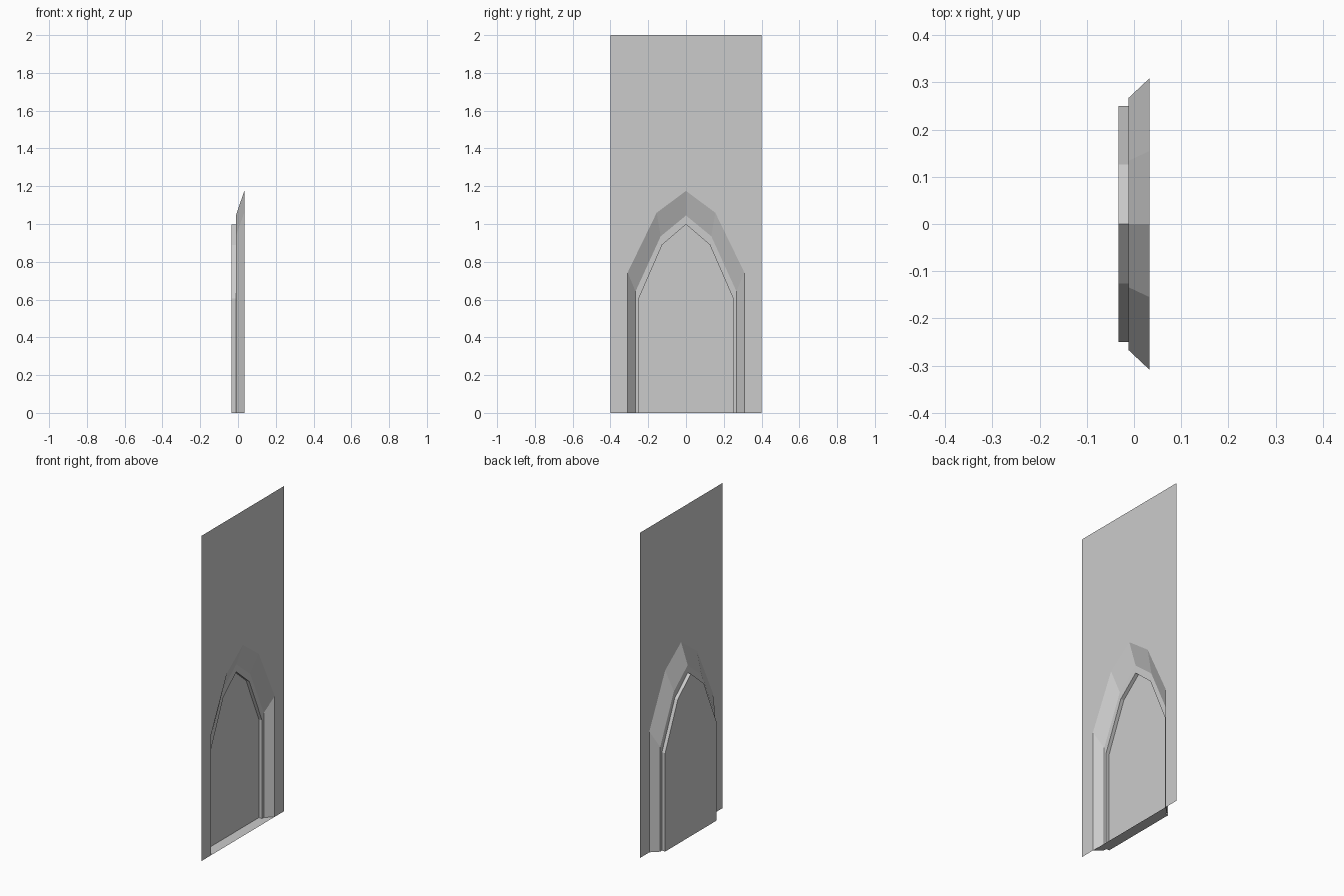
import bpy

if "Cube" in bpy.data.objects:
    bpy.data.objects.remove(bpy.data.objects["Cube"])

HALF = 0.0333          # half of the total depth
LEDGE = -0.0115        # depth of the ledge inside the niche


def arch(half_profile, x):
    """Mirror a half profile of (y, z) points, ending at the apex, into a full arch."""
    pts = half_profile + [(-y, z) for y, z in half_profile[-2::-1]]
    return [(x, y, z) for y, z in pts]


def bridge(a, b):
    """Quads joining an outer arch to the next arch inward."""
    return [[a[i], a[i + 1], b[i + 1], b[i]] for i in range(len(a) - 1)]


def make_object(name, polygons):
    verts, index = [], {}
    faces = []
    for poly in polygons:
        face = []
        for p in poly:
            if p not in index:
                index[p] = len(verts)
                verts.append(p)
            face.append(index[p])
        faces.append(face)
    mesh = bpy.data.meshes.new(name)
    mesh.from_pydata(verts, [], faces)
    mesh.update()
    obj = bpy.data.objects.new(name, mesh)
    bpy.context.collection.objects.link(obj)
    return obj


# Half profiles of the pointed arch, from the floor to the apex
outer_half = [(0.309, 0), (0.309, 0.743), (0.155, 1.06), (0, 1.175)]
ledge_half = [(0.267, 0), (0.267, 0.643), (0.134, 0.935), (0, 1.045)]
inner_half = [(0.25, 0), (0.25, 0.605), (0.126, 0.89), (0, 0.998)]

outer = arch(outer_half, HALF)
ledge = arch(ledge_half, LEDGE)
inner = arch(inner_half, LEDGE)
back = arch(inner_half, -HALF)

# Flat wall panel around the opening
border = arch([(0.4, 0), (0.4, 0.743), (0.4, 2), (0, 2)], HALF)
make_object("wall_panel", bridge(border, outer))

# Splayed arch surround, narrow ledge and inner reveal
make_object("arch_surround",
            bridge(outer, ledge) + bridge(ledge, inner) + bridge(inner, back))

# Closed back of the niche
make_object("back_panel", [back])

# Floor of the niche, following the stepped outline
rings = [outer, ledge, inner, back]
make_object("niche_floor",
            [[r[0] for r in rings] + [r[-1] for r in reversed(rings)]][::1])
floor = bpy.data.objects["niche_floor"].data
if floor.polygons[0].normal.z < 0:
    floor.flip_normals()
